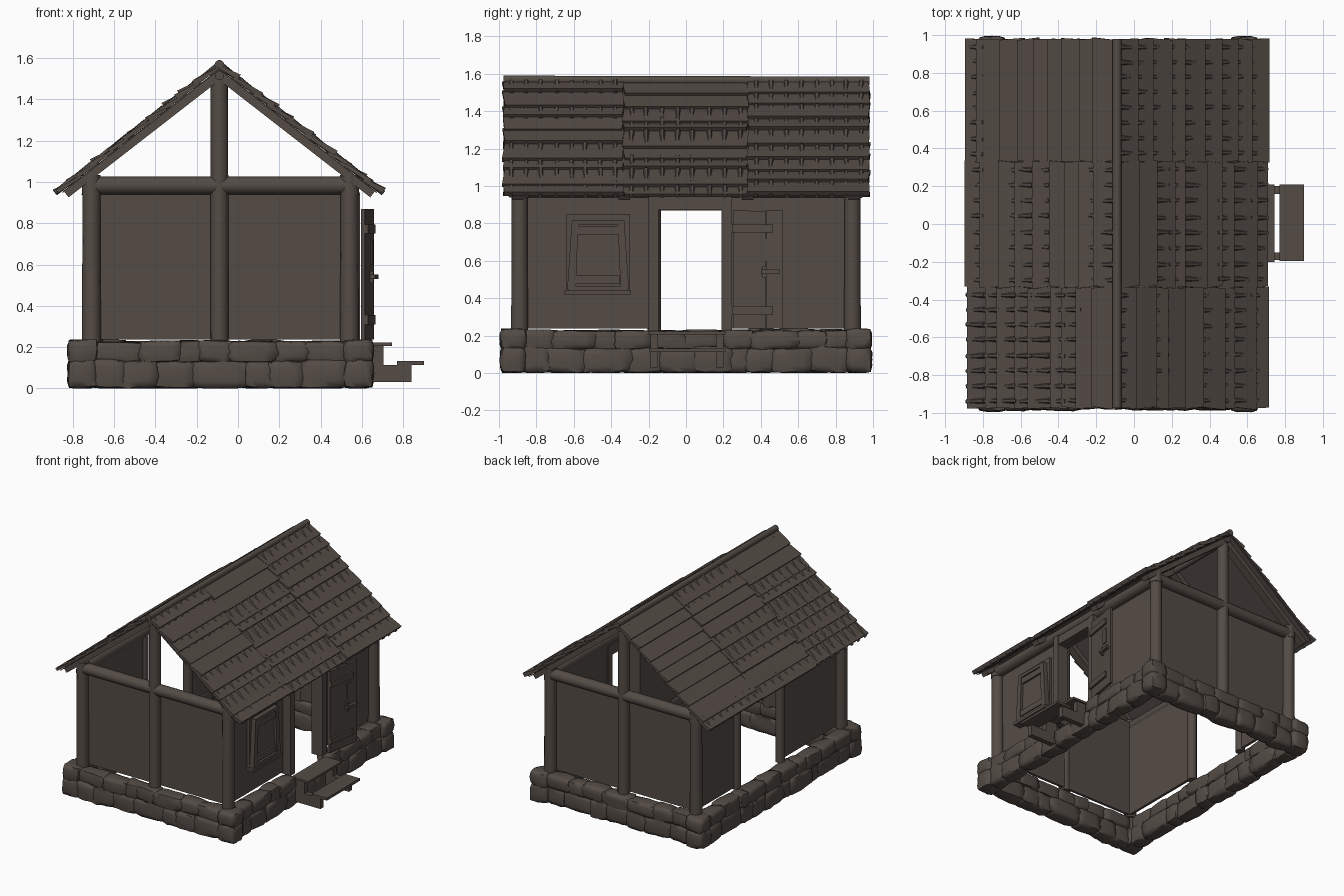
import bpy, bmesh, math, random
from mathutils import Vector

if "Cube" in bpy.data.objects:
    bpy.data.objects.remove(bpy.data.objects["Cube"])
random.seed(7)
R = random.uniform

wood = bpy.data.materials.new("dark brown")
wood.diffuse_color = (0.088, 0.071, 0.060, 1)
wood.use_nodes = True
wood.node_tree.nodes["Principled BSDF"].inputs["Base Color"].default_value = wood.diffuse_color
CX = -0.09                       # centre line of the house in x
XL, XR, YE = -0.71, 0.54, 0.89   # post lines
ANG = math.atan2(0.62, 0.79)     # roof pitch
ZR = 1.55                        # ridge height under the boards


def finish(bm, name, smooth=None):
    bmesh.ops.recalc_face_normals(bm, faces=bm.faces)
    me = bpy.data.meshes.new(name)
    bm.to_mesh(me)
    bm.free()
    ob = bpy.data.objects.new(name, me)
    bpy.context.collection.objects.link(ob)
    me.materials.append(wood)
    if smooth:
        bpy.context.view_layer.objects.active = ob
        ob.select_set(True)
        bpy.ops.object.shade_smooth_by_angle(angle=math.radians(smooth))
        ob.select_set(False)
    return ob


def hexa(bm, p):
    """Six-sided solid: p = 4 bottom corners in order, then 4 top corners."""
    v = [bm.verts.new(q) for q in p]
    for f in ((0, 1, 2, 3), (4, 5, 6, 7), (0, 1, 5, 4), (1, 2, 6, 5), (2, 3, 7, 6), (3, 0, 4, 7)):
        bm.faces.new([v[i] for i in f])


def box(bm, x0, x1, y0, y1, z0, z1):
    hexa(bm, [(x, y, z) for z in (z0, z1) for x, y in ((x0, y0), (x1, y0), (x1, y1), (x0, y1))])


def log(bm, a, b, r, r2=None, n=10):
    """Round timber between two points."""
    a, b = Vector(a), Vector(b)
    d = b - a
    q = d.to_track_quat('Z', 'Y')
    ring = [[bm.verts.new(c + q @ Vector((rr * math.cos(2 * math.pi * i / n), rr * math.sin(2 * math.pi * i / n), 0)))
             for i in range(n)] for c, rr in ((a, r), (b, r2 or r))]
    for i in range(n):
        j = (i + 1) % n
        bm.faces.new((ring[0][i], ring[0][j], ring[1][j], ring[1][i]))
    bm.faces.new(ring[0])
    bm.faces.new(ring[1])


def stone(bm, x0, x1, y0, y1, z0, z1):
    """Lumpy rounded block."""
    t = bmesh.new()
    bmesh.ops.create_cube(t, size=2)
    bmesh.ops.subdivide_edges(t, edges=t.edges[:], cuts=3, use_grid_fill=True)
    tilt = R(-0.15, 0.15)
    vm = {}
    for v in t.verts:
        c = v.co
        k = sum(abs(e) ** 6 for e in c) ** (1 / 6)
        p = c / k + Vector((R(-.06, .06), R(-.06, .06), R(-.05, .05)))
        p.z = max(-1, min(1, p.z + tilt * p.x * p.y))
        vm[v] = bm.verts.new(((x0 + x1) / 2 + p.x * (x1 - x0) / 2,
                              (y0 + y1) / 2 + p.y * (y1 - y0) / 2,
                              (z0 + z1) / 2 + p.z * (z1 - z0) / 2))
    for f in t.faces:
        bm.faces.new([vm[v] for v in f.verts])
    t.free()


# stone foundation: two courses around, with a gap for the doorway sill
X0, X1, T = -0.815, 0.645, 0.125
bm = bmesh.new()
for z0, z1, row in ((0, 0.145, 0), (0.125, 0.238, 1)):
    for sx in (X0, X1 - T):
        for sy in (-0.985, 0.985 - T):
            stone(bm, sx - .01, sx + T + .012, sy - .008, sy + T + .008, z0, z1)

    def course(a, b, place):
        n = max(2, round((b - a) / 0.17))
        cuts = [a + (b - a) * (i + (R(-.35, .35) if 0 < i < n else 0)) / n for i in range(n + 1)]
        for p, q in zip(cuts, cuts[1:]):
            o = R(-.01, .01)
            place(p - .02, q + .02, o, z1 - R(0, .012))
    for sy in (-0.98, 0.98 - T):
        course(X0 + T, X1 - T, lambda p, q, o, zt: stone(bm, p, q, sy + o, sy + T - .01 + o, z0, zt))
    for sx in (X0, X1 - T):
        spans = [(-0.87, 0.87)]
        if sx > 0 and row:
            spans = [(-0.87, -0.2), (0.22, 0.87)]
        for a, b in spans:
            course(a, b, lambda p, q, o, zt: stone(bm, sx + o, sx + T - .01 + o, p, q, z0, zt))
finish(bm, "stone_foundation", 60)

# upright posts: corners with caps, gable centres and the rear opening
bm = bmesh.new()
for y in (-YE, YE):
    for x in (XL, XR):
        log(bm, (x, y, 0.225), (x, y, 0.96), 0.046, 0.043, 14)
        log(bm, (x, y, 0.938), (x, y, 1.033), 0.047, 0.045, 14)
    log(bm, (CX, y, 0.225), (CX, y, 1.54), 0.044, 0.042, 14)
for y in (-0.17, 0.37):
    log(bm, (XL + .02, y, 0.225), (XL + .02, y, 0.96), 0.035, None, 12)
finish(bm, "posts", 40)

# tie beams and wall plates
bm = bmesh.new()
for y in (-YE, YE):
    log(bm, (XL, y, 0.983), (XR, y, 0.983), 0.043, None, 12)
for x in (XL, XR):
    log(bm, (x, -YE, 0.983), (x, YE, 0.983), 0.044, None, 12)
finish(bm, "beams", 40)

# thin wall panels set inside the posts
bm = bmesh.new()
for s in (-1, 1):
    y0, y1 = sorted((s * 0.855, s * 0.875))
    box(bm, XL, XR, y0, y1, 0.238, 0.96)
for x, spans in ((XL + .025, ((-.87, -.17), (.37, .87))), (XR - .025, ((-.87, -.17), (.21, .87)))):
    for a, b in spans:
        box(bm, x - .01, x + .01, a, b, 0.238, 0.96)
box(bm, XR - .04, XR, -.17, .21, 0.87, 0.96)
finish(bm, "wall_panels")

# door frame and sill
bm = bmesh.new()
box(bm, 0.50, 0.592, -0.20, -0.147, 0.225, 0.95)
box(bm, 0.50, 0.592, 0.19, 0.245, 0.225, 0.95)
box(bm, 0.50, 0.59, -0.147, 0.19, 0.872, 0.94)
box(bm, 0.60, 0.745, -0.2, 0.21, 0.205, 0.222)
finish(bm, "door_frame")

# door standing open against the wall, with straps and a latch
bm = bmesh.new()


def leaf(y0, y1, z0, z1, h0, h1):
    f = lambda y, h: (0.595 + (y - .25) * 0.16 + h, y)
    hexa(bm, [(*f(y, h), z) for z in (z0, z1) for y, h in ((y0, h0), (y1, h0), (y1, h1), (y0, h1))])


for i in range(3):
    leaf(.25 + i * .09, .339 + i * .09, 0.238, 0.868 - (.004 if i == 1 else 0), 0, 0.02)
for z in (0.75, 0.31):
    leaf(.245, .465, z, z + .045, 0.02, 0.036)
leaf(.40, .50, 0.53, 0.553, 0.02, 0.045)
leaf(.41, .43, 0.51, 0.57, 0.02, 0.034)
leaf(.42, .465, 0.60, 0.72, 0.02, 0.026)
finish(bm, "open_door")

# shuttered window
bm = bmesh.new()
box(bm, 0.52, 0.545, -0.64, -0.30, 0.43, 0.85)
box(bm, 0.52, 0.59, -0.65, -0.295, 0.42, 0.442)
for a, b, c, d in ((-.61, -.575, -.635, -.59), (-.365, -.33, -.35, -.305)):
    hexa(bm, [(0.54, c, .45), (0.58, c, .45), (0.58, d, .45), (0.54, d, .45),
              (0.54, a, .81), (0.58, a, .81), (0.58, b, .81), (0.54, b, .81)])
box(bm, 0.54, 0.58, -0.61, -0.33, 0.79, 0.815)
box(bm, 0.54, 0.58, -0.63, -0.31, 0.442, 0.465)
box(bm, 0.54, 0.56, -0.59, -0.35, 0.46, 0.80)
for z in (0.74, 0.475):
    box(bm, 0.56, 0.575, -0.59, -0.355, z, z + .045)
finish(bm, "window")

# entrance step
bm = bmesh.new()
box(bm, 0.77, 0.90, -0.195, 0.21, 0.113, 0.132)
for y in (-0.19, 0.16):
    box(bm, 0.60, 0.705, y, y + .04, 0.04, 0.205)
    box(bm, 0.60, 0.84, y, y + .04, 0.03, 0.113)
finish(bm, "entrance_step")


# roof: point at distance s down the slope and height h above it
def P(side, s, y, h):
    return (CX + side * (s * math.cos(ANG) + h * math.sin(ANG)), y,
            ZR - s * math.sin(ANG) + h * math.cos(ANG))


def slab(bm, side, s0, s1, ya, yb, h):
    """ya, yb = end positions at s0 and s1; h = low/high at s0, low/high at s1."""
    q = ((s0, ya[0], 0), (s0, yb[0], 0), (s1, yb[1], 1), (s1, ya[1], 1))
    hexa(bm, [P(side, s, y, h[2 * e + k]) for k in (0, 1) for s, y, e in q])


# rafters
bm = bmesh.new()
for side in (-1, 1):
    for y in (-0.9, -0.33, 0.33, 0.9):
        slab(bm, side, 0, 0.96, (y - .03,) * 2, (y + .03,) * 2, (-.045, -.002, -.04, -.002))
finish(bm, "rafters")

# lapped boards of uneven width, in three bays on each slope, over a thin deck
SEC = [(-0.975, -0.335), (-0.335, 0.33), (0.33, 0.98)]
bm = bmesh.new()
N = 9
L = 0.99
for side in (-1, 1):
    slab(bm, side, 0, L - .02, (-.965,) * 2, (.97,) * 2, (-.005, 0, -.005, 0))
    for k, (a, b) in enumerate(SEC):
        up = 0.005 * ((k + (side > 0)) % 2)
        cuts = [L * (i + (R(-.25, .25) if 0 < i < N else 0)) / N for i in range(N + 1)]
        for i in range(N):
            s0, s1 = max(0, cuts[i] - .015), cuts[i + 1] + (R(0, .02) if i < N - 1 else R(-.005, .01))
            e, j = R(-.01, .01), R(-.008, .008)
            hi = R(0, .012)
            slab(bm, side, s0, s1, (a + e, a - e), (b + j, b - j),
                 (-.002, .010 + up, .006 + up, .026 + up + hi))
finish(bm, "roof_boards")

# thin sticks running down the slope and showing between the boards
bm = bmesh.new()
for side in (-1, 1):
    for k, (a, b) in enumerate(SEC):
        hidden = side < 0 and k == 2
        bare = {(1, 0): (1, 3, 4), (1, 1): (0, 1, 5), (-1, 1): (2, 3, 7), (-1, 0): (0, 1)}.get((side, k), ())
        for i in range(8):
            y = a + (b - a) * (i + 0.5) / 8 + R(-.006, .006)
            for m in range(N):
                if (hidden or m in bare) and m < N - 1:
                    continue
                h = 0.015 + R(-.002, .004)
                s = L * m / N
                e = s + L / N + (0.008 if m == N - 1 else 0)
                log(bm, P(side, s, y, h), P(side, e, y + R(-.004, .004), h), 0.015, 0.012, 6)
finish(bm, "roof_sticks", 50)

# ridge pole and cap
bm = bmesh.new()
log(bm, (CX, -0.975, 1.567), (CX, 0.98, 1.562), 0.024, None, 10)
log(bm, (CX, -0.95, 1.515), (CX, 0.95, 1.515), 0.022, None, 10)
finish(bm, "ridge_pole", 40)
